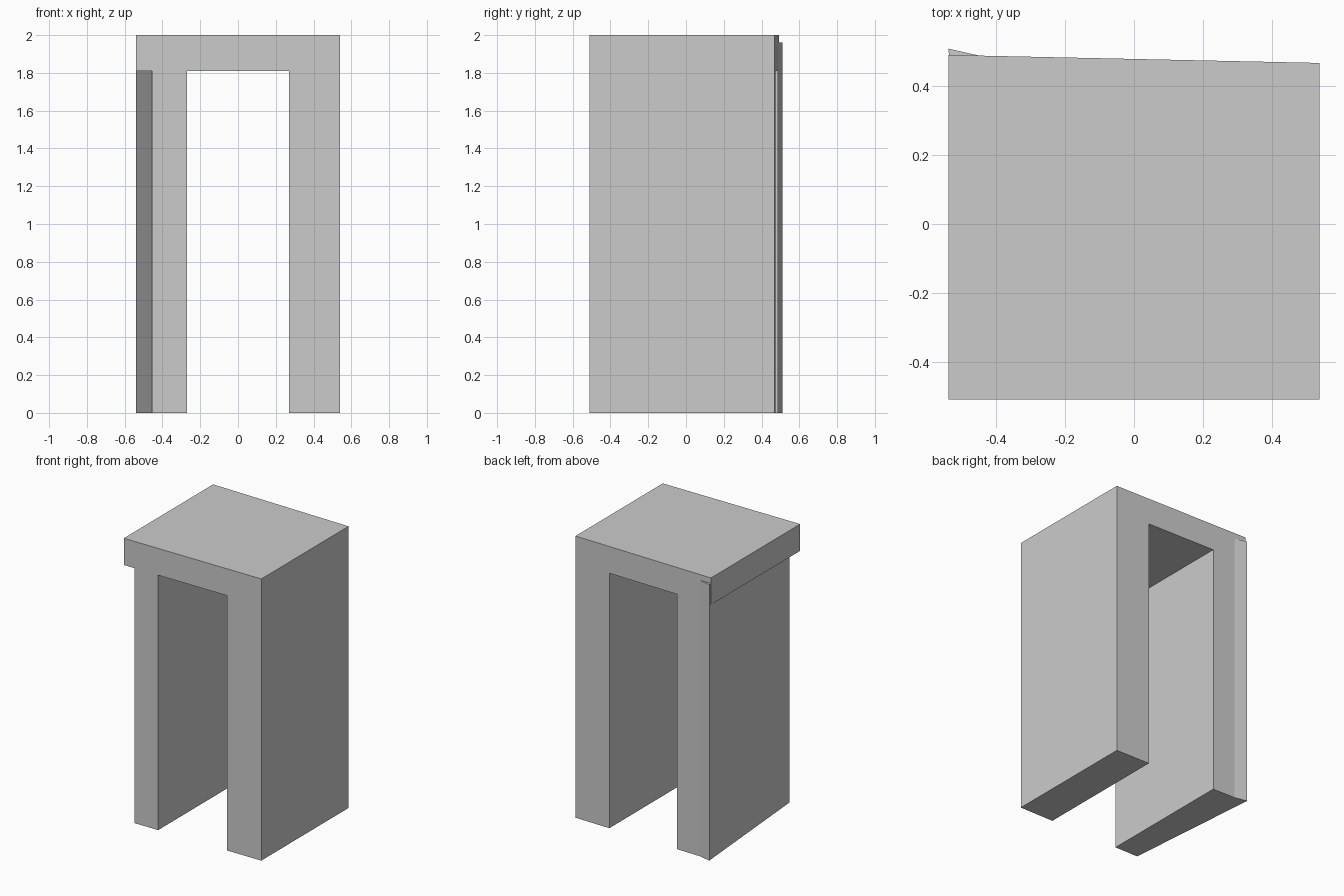
import bpy, bmesh

if "Cube" in bpy.data.objects:
    bpy.data.objects.remove(bpy.data.objects["Cube"])

FRONT, BACK, W = -0.51, 0.51, 0.54
LEG_IN, BEAM_Z, TOP_Z = 0.27, 1.81, 2.0


def back_y(x):
    """Slightly skewed rear plane."""
    return 0.48 - 0.0215 * x


def loft(name, ring_a, ring_b):
    """Solid spanning two matching rings of points."""
    bm = bmesh.new()
    a = [bm.verts.new(p) for p in ring_a]
    b = [bm.verts.new(p) for p in ring_b]
    bm.faces.new(a)
    bm.faces.new(b[::-1])
    n = len(a)
    for i in range(n):
        j = (i + 1) % n
        bm.faces.new((a[j], a[i], b[i], b[j]))
    bmesh.ops.recalc_face_normals(bm, faces=bm.faces)
    mesh = bpy.data.meshes.new(name)
    bm.to_mesh(mesh)
    bm.free()
    obj = bpy.data.objects.new(name, mesh)
    bpy.context.collection.objects.link(obj)
    return obj


def arch_profile(leg_out):
    return [(leg_out, 0), (-LEG_IN, 0), (-LEG_IN, BEAM_Z), (LEG_IN, BEAM_Z),
            (LEG_IN, 0), (W, 0), (W, TOP_Z), (-W, TOP_Z),
            (-W, BEAM_Z), (leg_out, BEAM_Z)]


# Arch: top beam and two legs, the left leg widening toward the back
LEG_BACK = -0.538
front = [(x, FRONT, z) for x, z in arch_profile(-0.455)]
rear = [(x, back_y(x), z) for x, z in arch_profile(LEG_BACK)]
loft("arch", front, rear)

# Thin wedge behind the outer corner of the left leg
tri = [(-W, BACK), (LEG_BACK, back_y(LEG_BACK)), (-0.45, back_y(-0.45))]
loft("rear_corner_wedge", [(x, y, 0) for x, y in tri],
     [(x, y, 1.96) for x, y in tri])
